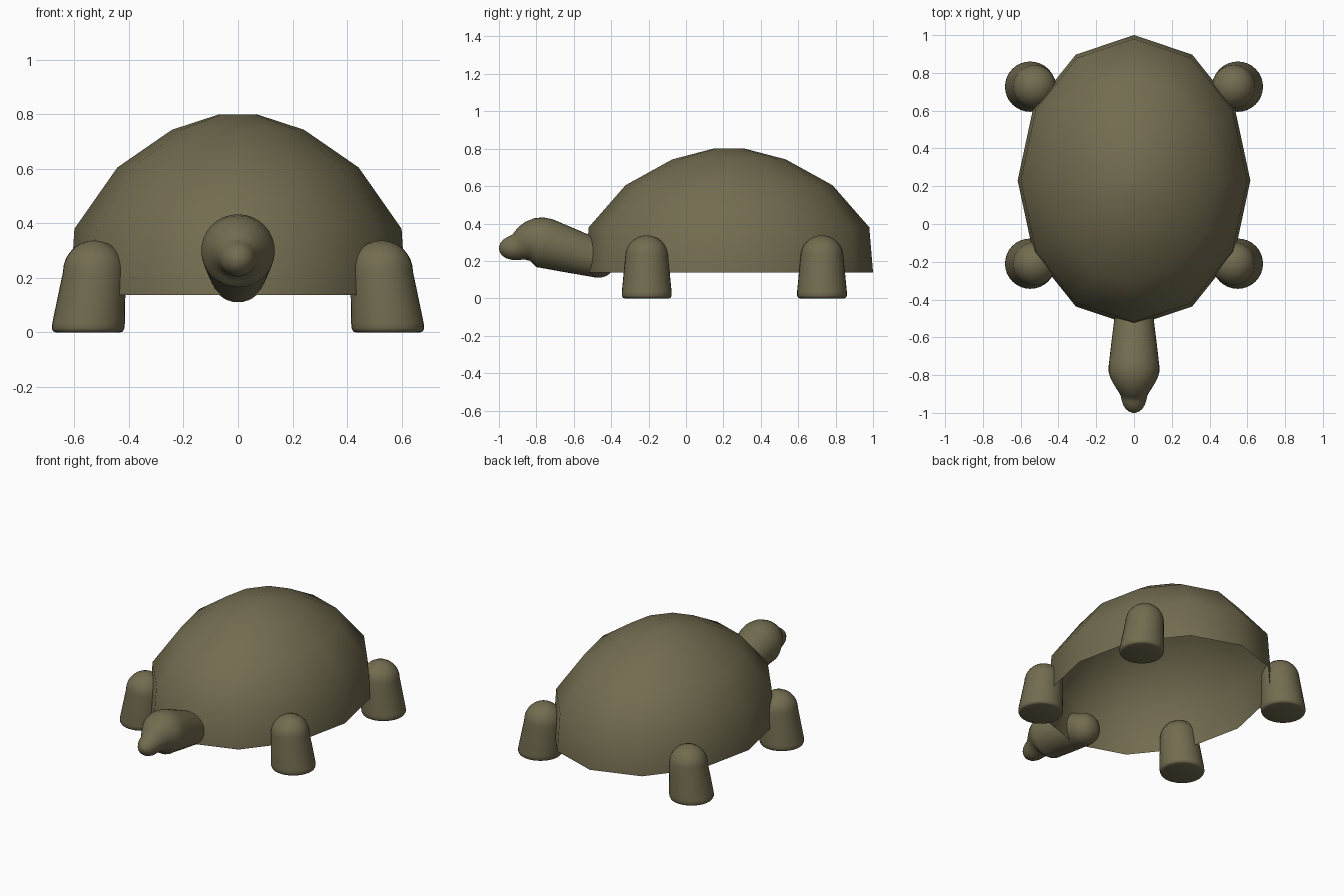
import bpy, bmesh, math
from mathutils import Vector

if "Cube" in bpy.data.objects:
    bpy.data.objects.remove(bpy.data.objects["Cube"])

skin = bpy.data.materials.new("olive")
skin.diffuse_color = (0.17, 0.15, 0.08, 1)
skin.use_nodes = True
skin.node_tree.nodes["Principled BSDF"].inputs["Base Color"].default_value = skin.diffuse_color


def loft(name, rings, cap_start=True, cap_end=True):
    """Skin a list of point rings into one smooth object."""
    bm = bmesh.new()
    loops = [[bm.verts.new(p) for p in ring] for ring in rings]
    n = len(loops[0])
    for a, b in zip(loops, loops[1:]):
        for i in range(n):
            j = (i + 1) % n
            bm.faces.new((a[i], a[j], b[j], b[i]))
    if cap_start:
        bm.faces.new(loops[0][::-1])
    if cap_end:
        bm.faces.new(loops[-1])
    for f in bm.faces:
        f.smooth = True
    if cap_start and cap_end:
        bmesh.ops.recalc_face_normals(bm, faces=bm.faces)
    mesh = bpy.data.meshes.new(name)
    bm.to_mesh(mesh)
    bm.free()
    mesh.materials.append(skin)
    obj = bpy.data.objects.new(name, mesh)
    bpy.context.collection.objects.link(obj)
    return obj


def ring(center, rx, ry, n, axis_x=Vector((1, 0, 0)), axis_y=Vector((0, 1, 0))):
    c = Vector(center)
    return [c + axis_x * (rx * math.cos(t)) + axis_y * (ry * math.sin(t))
            for t in (2 * math.pi * i / n for i in range(n))]


# Shell: open twelve-sided oval dome
shell_profile = [(0.77, 0.137), (0.75, 0.38), (0.553, 0.605), (0.303, 0.743), (0.085, 0.8)]
loft("shell", [ring((0, 0.23, z), r * 0.8, r, 12) for r, z in shell_profile],
     cap_start=False)

# Neck and head: round sections swept along a bent path (y, z, radius)
path = []
back, slope = Vector((0, -0.47, 0.21)), Vector((0, -0.958, 0.287))
for k in range(1, 9):
    a = math.radians(90 - k * 11.25)
    p = back - slope * (0.1 * math.sin(a))
    path.append((p.y, p.z, 0.1 * math.cos(a)))
path += [(-0.62, 0.255, 0.119), (-0.75, 0.294, 0.134), (-0.78, 0.299, 0.135),
         (-0.81, 0.301, 0.127), (-0.84, 0.298, 0.112), (-0.865, 0.291, 0.095),
         (-0.89, 0.281, 0.079), (-0.91, 0.274, 0.07), (-0.935, 0.27, 0.065),
         (-0.96, 0.27, 0.056), (-0.98, 0.271, 0.043), (-0.993, 0.272, 0.026),
         (-1.0, 0.273, 0.006)]
sections = []
for i, (y, z, r) in enumerate(path):
    p0, p1 = path[max(i - 1, 0)], path[min(i + 1, len(path) - 1)]
    t = Vector((0, p1[0] - p0[0], p1[1] - p0[1])).normalized()
    sections.append(ring((0, y, z), r, r, 32, axis_y=Vector((1, 0, 0)).cross(t)))
loft("head_and_neck", sections)

# Legs: tapered round posts leaning inwards, with domed tops
leg_profile = [(0.55, 0, 0.118), (0.55, 0.004, 0.128), (0.55, 0.015, 0.133),
               (0.548, 0.035, 0.133), (0.527, 0.222, 0.115)]
for k in range(1, 9):
    a = math.radians(k * 11)
    leg_profile.append((0.527, 0.222 + 0.115 * math.sin(a), 0.115 * math.cos(a)))
for end, y in (("front", -0.21), ("back", 0.727)):
    for side, s in (("left", 1), ("right", -1)):
        loft(f"{end}_{side}_leg", [ring((s * x, y, z), r, r, 32) for x, z, r in leg_profile])

# Keep the flat soles crisp
bpy.ops.object.select_all(action='DESELECT')
for o in bpy.data.objects:
    if o.name.endswith("leg"):
        o.select_set(True)
        bpy.context.view_layer.objects.active = o
bpy.ops.object.shade_smooth_by_angle(angle=math.radians(50))
